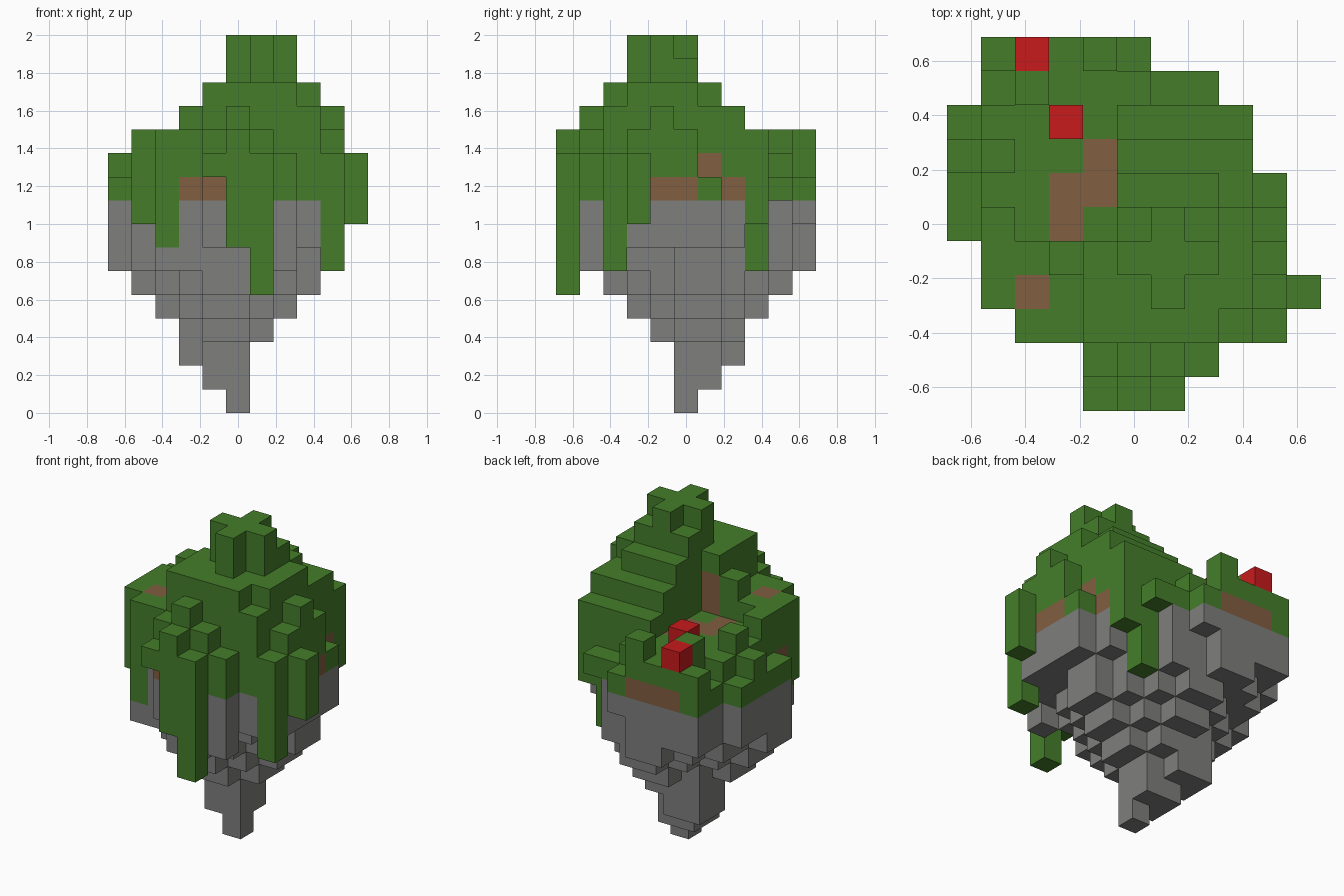
import bpy, bmesh
from mathutils import Vector

cube = bpy.data.objects.get("Cube")
if cube:
    bpy.data.objects.remove(cube, do_unlink=True)

S = 0.125          # block size
MID = 5            # centre block index in x and y
SOIL_LEVEL = 9     # first layer above the rock


def material(name, rgb):
    m = bpy.data.materials.new(name)
    m.use_nodes = True
    col = (*rgb, 1.0)
    m.diffuse_color = col
    bsdf = next(n for n in m.node_tree.nodes if n.type == 'BSDF_PRINCIPLED')
    bsdf.inputs["Base Color"].default_value = col
    bsdf.inputs["Roughness"].default_value = 1.0
    return m


# Terrain height of each column, back row first (a = 10 blocks ... g = 16)
TERRAIN = [
    ".bbbca.....",
    ".acbbbaa...",
    "abbbbcccc..",
    "bcbbbdddd..",
    "abbbbeeeda.",
    "acbbbfgfec.",
    ".ccdeggged.",
    ".ccceegeecb",
    "..cceeeedb.",
    "....cdcb...",
    "....bcb....",
]
height = {}
for r, row in enumerate(TERRAIN):
    for i, ch in enumerate(row):
        if ch != ".":
            height[i, len(TERRAIN) - 1 - r] = int(ch, 17)

# Hanging growth: column -> lowest block; overhangs have no rock behind them
VINES = {(5, 0): 7, (6, 0): 5, (10, 3): 8, (2, 2): 7, (1, 3): 8,
         (9, 2): 6, (7, 8): 6, (8, 8): 8}
OVERHANG = {(4, 0), (5, 0), (6, 0), (10, 3), (9, 2), (8, 8), (7, 8), (7, 9)}

# Rock: lower layers (x range, y range) taper to a tip, with a few ragged spots
TAPER = [(5, 5, 5, 5), (4, 5, 5, 6), (3, 5, 5, 7), (3, 6, 4, 7),
         (2, 7, 3, 8), (1, 8, 2, 9), (0, 8, 1, 10)]
RAGGED = {(3, 5): 4, (3, 7): 2, (5, 10): 8, (1, 3): 8, (4, 1): 7, (5, 1): 7,
          (6, 1): 7, (7, 1): 6}


def rock_floor(i, j):
    """Lowest rock layer under a column."""
    if (i, j) in RAGGED:
        return RAGGED[i, j]
    for k, (x0, x1, y0, y1) in enumerate(TAPER):
        u = abs(2 * i - x0 - x1) / (x1 - x0 + 1)
        v = abs(2 * j - y0 - y1) / (y1 - y0 + 1)
        if max(u, v) < 1 and u ** 1.2 + v ** 1.2 <= 1.08:
            return k
    return len(TAPER)


blocks = {}
for (i, j), top in height.items():
    if (i, j) not in OVERHANG:
        for k in range(rock_floor(i, j), SOIL_LEVEL):
            blocks[i, j, k] = "rock"
    # Grass above the rock
    start = SOIL_LEVEL + 1 if (i, j) == (4, 0) else SOIL_LEVEL
    for k in range(start, top):
        blocks[i, j, k] = "grass"

# Hanging vines
for (i, j), low in VINES.items():
    for k in range(low, SOIL_LEVEL):
        blocks[i, j, k] = "vines"

# Bare soil patches by layer
SOIL = {
    9: [(3, 2), (4, 1), (9, 4), (9, 5), (8, 7), (2, 10), (3, 10), (4, 10), (1, 4)],
    10: [(8, 6), (4, 6), (4, 7), (3, 5), (3, 6)],
    11: [(2, 3), (4, 4)],
    12: [(4, 4)],
}
for k, cells in SOIL.items():
    for i, j in cells:
        blocks[i, j, k] = "soil"

# Flowers standing on the grass
for c in [(2, 10), (3, 8)]:
    blocks[(*c, height[c])] = "flowers"

green = material("grass green", (0.059, 0.208, 0.023))
mats = {
    "rock": material("stone grey", (0.21, 0.21, 0.207)),
    "soil": material("soil brown", (0.22, 0.112, 0.052)),
    "grass": green,
    "vines": green,
    "flowers": material("flower red", (0.58, 0.011, 0.012)),
}


def build(part):
    """Make the outer skin of all blocks of one part."""
    bm = bmesh.new()
    for cell, kind in blocks.items():
        if kind != part:
            continue
        centre = Vector((cell[0] - MID, cell[1] - MID, cell[2] + 0.5)) * S
        for axis in range(3):
            for sign in (-1, 1):
                step = list(cell)
                step[axis] += sign
                if tuple(step) in blocks:
                    continue
                n, u, v = Vector(), Vector(), Vector()
                n[axis] = sign * S / 2
                u[(axis + 1) % 3] = sign * S / 2
                v[(axis + 2) % 3] = S / 2
                corners = (-u - v, u - v, u + v, v - u)
                bm.faces.new([bm.verts.new(centre + n + c) for c in corners])
    bmesh.ops.remove_doubles(bm, verts=bm.verts, dist=0.001)
    mesh = bpy.data.meshes.new(part)
    bm.to_mesh(mesh)
    bm.free()
    mesh.materials.append(mats[part])
    bpy.context.collection.objects.link(bpy.data.objects.new(part, mesh))


for part in mats:
    build(part)
